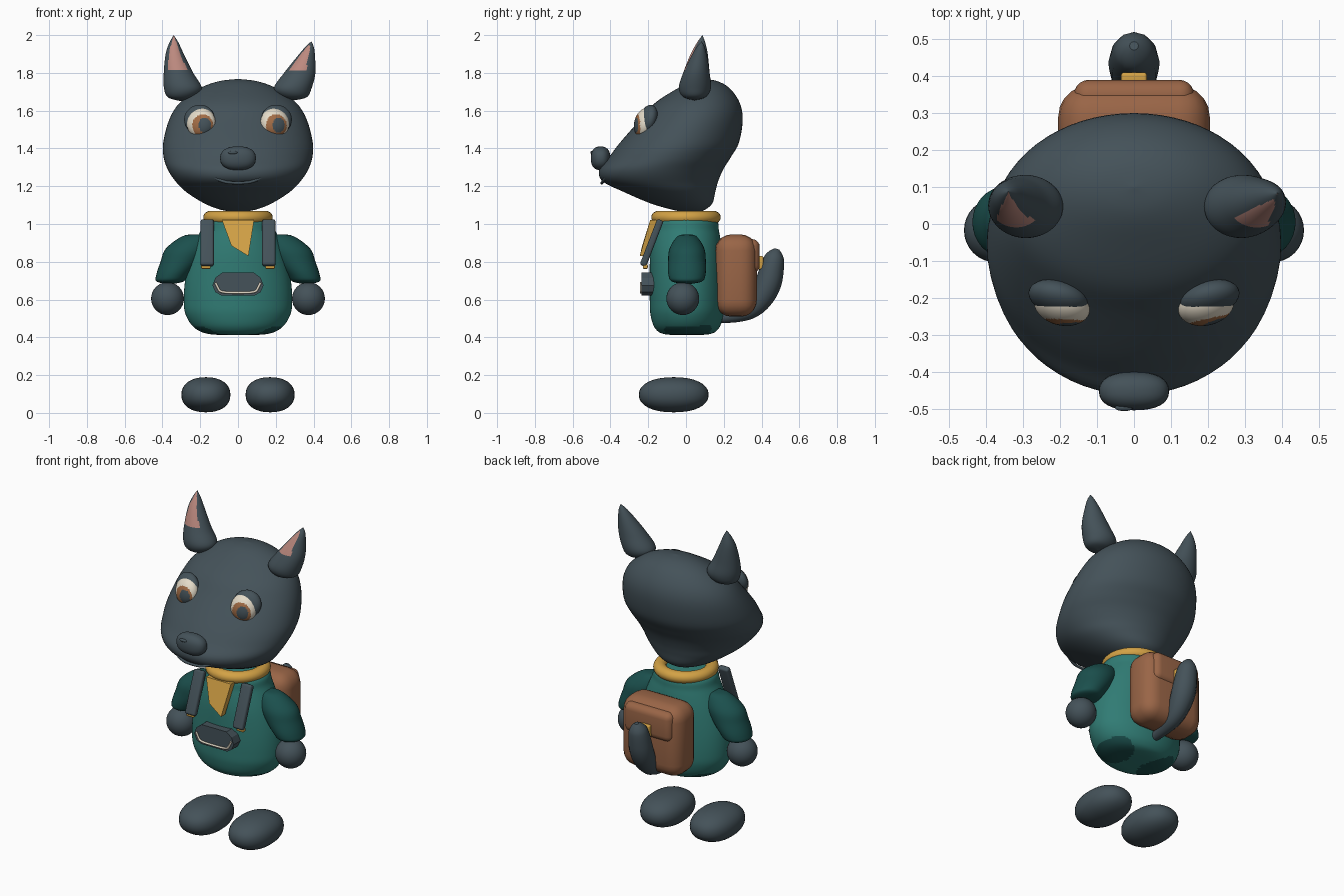
import bpy, bmesh
from math import sin, cos, pi, radians, copysign
from mathutils import Matrix, Vector, Euler

cube = bpy.data.objects.get("Cube")
if cube:
    bpy.data.objects.remove(cube)


def material(name, r, g, b):
    m = bpy.data.materials.new(name)
    m.use_nodes = True
    m.diffuse_color = (r, g, b, 1)
    m.node_tree.nodes["Principled BSDF"].inputs["Base Color"].default_value = (r, g, b, 1)
    return m


slate = material("slate grey", 0.058, 0.084, 0.1)
green = material("teal green", 0.03, 0.2, 0.175)
dark_green = material("dark teal", 0.011, 0.08, 0.075)
yellow = material("mustard yellow", 0.65, 0.36, 0.06)
brown = material("leather brown", 0.32, 0.13, 0.062)
cream = material("cream", 0.78, 0.71, 0.58)
pink = material("dusty pink", 0.5, 0.25, 0.21)
iris_brown = material("iris brown", 0.36, 0.15, 0.06)


def finish(name, bm, mat, smooth=True):
    bmesh.ops.recalc_face_normals(bm, faces=bm.faces)
    me = bpy.data.meshes.new(name)
    bm.to_mesh(me)
    bm.free()
    me.materials.append(mat)
    if smooth:
        me.shade_smooth()
    ob = bpy.data.objects.new(name, me)
    bpy.context.collection.objects.link(ob)
    return ob


def paint(ob, mat, rule):
    ob.data.materials.append(mat)
    for p in ob.data.polygons:
        if rule(p):
            p.material_index = len(ob.data.materials) - 1


def spline(a, b, c, d, t):
    return 0.5 * (2 * b + (c - a) * t + (2 * a - 5 * b + 4 * c - d) * t * t
                  + (3 * b - a - 3 * c + d) * t ** 3)


def loft(name, rings, mat, seg=48, steps=5):
    """Skin horizontal ellipses given as z, centre x, centre y, radius x, radius y."""
    last = len(rings) - 1
    dense = []
    for i in range(last):
        four = [rings[max(0, min(last, i + k))] for k in (-1, 0, 1, 2)]
        dense += [[spline(*v, j / steps) for v in zip(*four)] for j in range(steps)]
    dense.append(rings[-1])
    bm = bmesh.new()
    loops = []
    for z, cx, cy, rx, ry in dense:
        rx, ry = max(rx, 0.001), max(ry, 0.001)
        loops.append([bm.verts.new((cx + rx * cos(2 * pi * k / seg),
                                    cy + ry * sin(2 * pi * k / seg), z)) for k in range(seg)])
    for lo, hi in zip(loops, loops[1:]):
        for k in range(seg):
            n = (k + 1) % seg
            bm.faces.new((lo[k], lo[n], hi[n], hi[k]))
    bm.faces.new(loops[0])
    bm.faces.new(loops[-1])
    return finish(name, bm, mat)


def place(loc, size, rot):
    turn = Euler([radians(a) for a in rot]).to_matrix().to_4x4()
    return Matrix.Translation(loc) @ turn @ Matrix.Diagonal((*size, 1))


def ellipsoid(name, loc, radii, mat, rot=(0, 0, 0), power=1, seg=32):
    bm = bmesh.new()
    bmesh.ops.create_uvsphere(bm, u_segments=seg, v_segments=seg // 2, radius=1)
    for v in bm.verts:
        v.co = Vector([copysign(abs(c) ** power, c) for c in v.co])
    bm.transform(place(loc, radii, rot))
    return finish(name, bm, mat)


def rounded_box(name, loc, size, mat, bevel, rot=(0, 0, 0)):
    bm = bmesh.new()
    bmesh.ops.create_cube(bm, size=1)
    bm.transform(place(loc, size, rot))
    ob = finish(name, bm, mat)
    mod = ob.modifiers.new("round", "BEVEL")
    mod.width, mod.segments = bevel, 5
    return ob


def plate(name, points, depth, mat):
    bm = bmesh.new()
    face = bm.faces.new([bm.verts.new(p) for p in points])
    new = bmesh.ops.extrude_face_region(bm, geom=[face])["geom"]
    bmesh.ops.translate(bm, vec=(0, depth, 0), verts=[g for g in new if isinstance(g, bmesh.types.BMVert)])
    return finish(name, bm, mat, False)


def tube(name, points, radii, mat):
    cu = bpy.data.curves.new(name, "CURVE")
    cu.dimensions, cu.bevel_depth, cu.bevel_resolution = "3D", 1, 4
    cu.use_fill_caps = True
    sp = cu.splines.new("NURBS")
    sp.points.add(len(points) - 1)
    for p, co, r in zip(sp.points, points, radii):
        p.co, p.radius = (*co, 1), r
    sp.use_endpoint_u, sp.order_u = True, 3
    cu.materials.append(mat)
    ob = bpy.data.objects.new(name, cu)
    bpy.context.collection.objects.link(ob)
    return ob


# Head: front edge, back edge and half width at each height
head = [(1.063, 0, 0.06, 0), (1.075, -0.07, 0.1, 0.09), (1.11, -0.19, 0.14, 0.18),
        (1.17, -0.33, 0.155, 0.275), (1.225, -0.44, 0.17, 0.33), (1.285, -0.46, 0.195, 0.37),
        (1.35, -0.41, 0.235, 0.393), (1.43, -0.35, 0.28, 0.396), (1.55, -0.245, 0.3, 0.365),
        (1.64, -0.165, 0.285, 0.31), (1.715, -0.05, 0.235, 0.21), (1.755, 0.03, 0.17, 0.105),
        (1.768, 0.1, 0.1, 0)]
loft("head", [(z, 0, (f + b) / 2, w, (b - f) / 2) for z, f, b, w in head], slate, 64)

# Nose and mouth
ellipsoid("nose", (0, -0.452, 1.348), (0.095, 0.052, 0.063), slate, power=0.85)
ellipsoid("nose_spot", (-0.027, -0.497, 1.378), (0.025, 0.009, 0.009), slate)
tube("mouth", [(-0.135, -0.42, 1.252), (-0.085, -0.442, 1.222), (0, -0.447, 1.216),
               (0.085, -0.442, 1.222), (0.135, -0.42, 1.252)], [0.008] * 5, slate)

# Ears, each leaning its own way, with a pink inner face
ears = {"right_ear": ([(1.65, -0.3, 0.045, 0, 0), (1.67, -0.3, 0.045, 0.07, 0.06),
                       (1.72, -0.292, 0.047, 0.1, 0.085), (1.8, -0.315, 0.055, 0.078, 0.07),
                       (1.9, -0.335, 0.07, 0.048, 0.045), (1.96, -0.339, 0.08, 0.024, 0.022),
                       (2, -0.34, 0.087, 0, 0)], Vector((0.05, -1, 0))),
        "left_ear": ([(1.655, 0.3, 0.045, 0, 0), (1.672, 0.295, 0.045, 0.07, 0.06),
                      (1.72, 0.29, 0.047, 0.1, 0.085), (1.8, 0.327, 0.055, 0.083, 0.07),
                      (1.88, 0.358, 0.068, 0.05, 0.045), (1.935, 0.378, 0.077, 0.024, 0.022),
                      (1.967, 0.388, 0.083, 0, 0)], Vector((-0.4, -0.92, 0)))}
for name, (rings, facing) in ears.items():
    ear = loft(name, rings, slate, 48, 6)
    paint(ear, pink, lambda p: p.center.z > 1.815 and p.normal.dot(facing) > 0.72)

# Body with dark leg openings underneath
body = loft("body", [(0.412, 0, 0, 0, 0), (0.417, 0, 0.005, 0.15, 0.12), (0.45, 0, 0.005, 0.23, 0.17),
                     (0.52, 0, 0.005, 0.277, 0.193), (0.6, 0, 0.005, 0.287, 0.197),
                     (0.72, 0, 0.003, 0.277, 0.195), (0.85, 0, 0, 0.245, 0.19),
                     (0.96, 0, 0, 0.2, 0.175), (1.03, 0, 0, 0.165, 0.15), (1.05, 0, 0, 0, 0)],
            green, 96, 8)
paint(body, dark_green, lambda p: p.center.z < 0.48 and
      ((abs(p.center.x) - 0.145) / 0.09) ** 2 + ((p.center.y - 0.01) / 0.125) ** 2 < 1)

# Collar and scarf point
bm = bmesh.new()
ring = [bm.verts.new((0.146 + 0.038 * cos(a * pi / 8), 0, 1.035 + 0.035 * sin(a * pi / 8))) for a in range(16)]
edges = [bm.edges.new((ring[i], ring[i - 1])) for i in range(16)]
bmesh.ops.spin(bm, geom=ring + edges, axis=(0, 0, 1), cent=(0, 0, 0), angle=2 * pi, steps=48, use_merge=True)
bmesh.ops.remove_doubles(bm, verts=bm.verts, dist=0.0005)
finish("collar", bm, yellow)
plate("scarf_point", [(-0.085, -0.19, 1.02), (0.085, -0.19, 1.02), (0.055, -0.245, 0.83),
                      (-0.035, -0.232, 0.885)], 0.04, yellow)

# Front pouch with pale trim
outline = [(-0.135, 0.675), (-0.12, 0.64), (-0.09, 0.622), (0.09, 0.622), (0.12, 0.64), (0.135, 0.675),
           (0.12, 0.715), (0.085, 0.742), (-0.085, 0.742), (-0.12, 0.715)]
plate("pouch", [(x, -0.235, z) for x, z in outline], 0.07, slate)
tube("pouch_trim", [(x * 0.92, -0.238, z) for x, z in
                    [(-0.13, 0.69), (-0.115, 0.66), (-0.1, 0.638), (0, 0.636),
                     (0.1, 0.638), (0.115, 0.66), (0.13, 0.69)]], [0.006] * 7, cream)

# Paired parts
for side, s in (("left", 1), ("right", -1)):
    # Eye with iris and pupil, set in a dark lid
    eye = ellipsoid(side + "_eye", (s * 0.195, -0.22, 1.535), (0.077, 0.052, 0.08), cream,
                    (-15, 0, s * 14), seg=72)

    def on_eye(dx, dz, rx, rz):
        return lambda p: p.center.y < -0.22 and (
            ((p.center.x - s * 0.195 - dx) / rx) ** 2 + ((p.center.z - 1.535 - dz) / rz) ** 2 < 1)
    paint(eye, iris_brown, on_eye(0.008, -0.014, 0.055, 0.06))
    paint(eye, slate, on_eye(0.02, -0.012, 0.032, 0.04))
    ellipsoid(side + "_eyelid", (s * 0.205, -0.2, 1.555), (0.082, 0.045, 0.078), slate, (-15, 0, s * 14))

    # Sleeve, hand and foot
    sleeve = [(0.945, 0.225, 0), (0.935, 0.225, 0.05), (0.87, 0.27, 0.092), (0.8, 0.305, 0.1),
              (0.73, 0.345, 0.098), (0.695, 0.36, 0.078), (0.68, 0.36, 0)]
    width = [0, 0.07, 0.112, 0.105, 0.088, 0.07, 0]
    loft(side + "_sleeve", [(z, s * x, 0.005, w, d) for (z, x, d), w in zip(sleeve, width)], dark_green, 32)
    ellipsoid(side + "_hand", (s * 0.373, -0.017, 0.605), (0.087,) * 3, slate)
    ellipsoid(side + "_foot", (s * 0.17, -0.065, 0.096), (0.13, 0.185, 0.093), slate, power=0.9)

    # Shoulder strap with buckle end
    rounded_box(side + "_strap", (s * 0.163, -0.182, 0.9), (0.07, 0.036, 0.26), slate, 0.012, (-21, 0, 0))
    rounded_box(side + "_strap_end", (s * 0.17, -0.215, 0.775), (0.05, 0.025, 0.025), yellow, 0.006)

# Backpack
rounded_box("backpack", (0, 0.265, 0.727), (0.41, 0.22, 0.435), brown, 0.085)
rounded_box("backpack_flap", (0, 0.345, 0.83), (0.325, 0.09, 0.18), brown, 0.04)
rounded_box("backpack_buckle", (0, 0.395, 0.795), (0.07, 0.03, 0.07), yellow, 0.008)

# Tail
tube("tail", [(0, 0.17, 0.5), (0, 0.27, 0.515), (0, 0.37, 0.56), (0, 0.435, 0.67), (0, 0.46, 0.79),
              (0, 0.475, 0.845), (0, 0.482, 0.868)], [0.025, 0.04, 0.055, 0.072, 0.062, 0.045, 0.012], slate)
